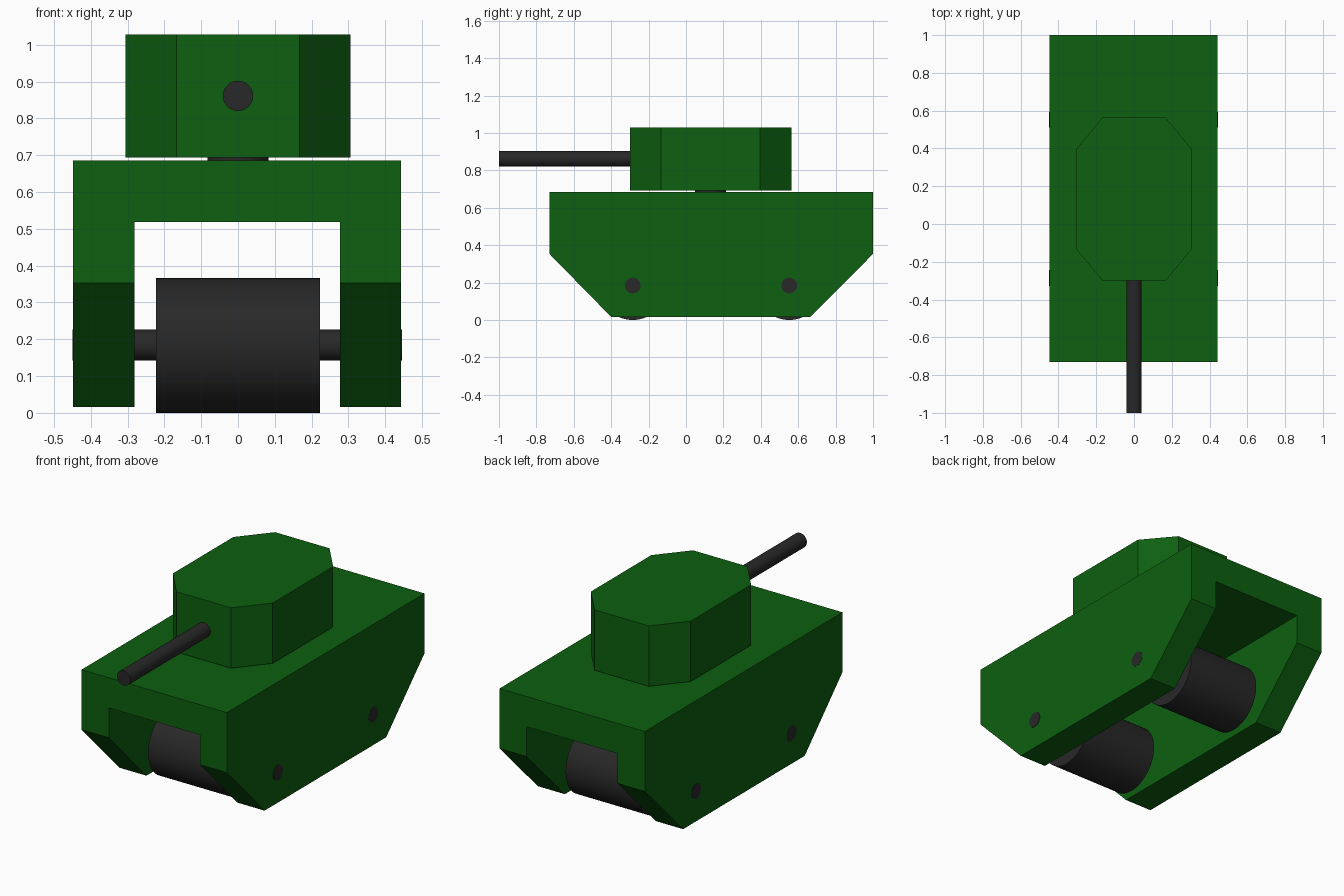
import bpy, bmesh
from math import pi, radians

if "Cube" in bpy.data.objects:
    bpy.data.objects.remove(bpy.data.objects["Cube"])


def material(name, rgb):
    m = bpy.data.materials.new(name)
    m.diffuse_color = (*rgb, 1)
    m.use_nodes = True
    m.node_tree.nodes["Principled BSDF"].inputs["Base Color"].default_value = m.diffuse_color
    return m


GREEN = material("green_paint", (0.004, 0.115, 0.005))
BLACK = material("dark_metal", (0.021, 0.021, 0.021))


def prism(name, base, offset, mat):
    """Extrude a planar outline of 3D points along an offset."""
    bm = bmesh.new()
    face = bm.faces.new([bm.verts.new(p) for p in base])
    ext = bmesh.ops.extrude_face_region(bm, geom=[face], use_keep_orig=True)
    verts = [v for v in ext["geom"] if isinstance(v, bmesh.types.BMVert)]
    bmesh.ops.translate(bm, verts=verts, vec=offset)
    bmesh.ops.recalc_face_normals(bm, faces=bm.faces)
    me = bpy.data.meshes.new(name)
    bm.to_mesh(me)
    bm.free()
    me.materials.append(mat)
    ob = bpy.data.objects.new(name, me)
    bpy.context.collection.objects.link(ob)
    return ob


def cylinder(name, radius, length, loc, rot=(0, 0, 0)):
    bpy.ops.mesh.primitive_cylinder_add(vertices=64, radius=radius, depth=length,
                                        location=loc, rotation=rot)
    ob = bpy.context.object
    ob.name = name
    ob.data.materials.append(BLACK)
    bpy.ops.object.shade_smooth_by_angle(angle=radians(30))
    return ob


# Hull: side profile extruded across, with a channel cut lengthwise underneath
side = [(-0.73, 0.685), (1.0, 0.685), (1.0, 0.353),
        (0.665, 0.016), (-0.40, 0.016), (-0.73, 0.353)]
hull = prism("hull", [(-0.448, y, z) for y, z in side], (0.891, 0, 0), GREEN)
channel = [(-0.281, -0.1), (0.277, -0.1), (0.277, 0.518), (-0.281, 0.518)]
cutter = prism("channel_cutter", [(x, -1, z) for x, z in channel], (0, 2.5, 0), GREEN)
cutter.hide_render = True
cut = hull.modifiers.new("channel", 'BOOLEAN')
cut.operation = 'DIFFERENCE'
cut.solver = 'EXACT'
cut.object = cutter
bpy.context.view_layer.objects.active = hull
bpy.ops.object.modifier_apply(modifier=cut.name)
bpy.data.objects.remove(cutter)

# Turret: chamfered rectangle
outline = [(-0.167, -0.30), (0.167, -0.30), (0.306, -0.133), (0.306, 0.396),
           (0.167, 0.563), (-0.167, 0.563), (-0.306, 0.396), (-0.306, -0.133)]
prism("turret", [(x, y, 0.693) for x, y in outline], (0, 0, 0.335), GREEN)

# Turret ring and gun barrel
cylinder("turret_ring", 0.083, 0.10, (0, 0.13, 0.68))
cylinder("gun_barrel", 0.041, 0.75, (0, -0.625, 0.861), (pi / 2, 0, 0))

# Rollers on axles that pass through the hull sides
for label, y, right_end in (("front", -0.285, 0.446), ("rear", 0.552, 0.444)):
    cylinder(label + "_roller", 0.183, 0.446, (0, y, 0.183), (0, pi / 2, 0))
    left_end = -0.449
    cylinder(label + "_axle", 0.042, right_end - left_end,
             ((left_end + right_end) / 2, y, 0.184), (0, pi / 2, 0))
